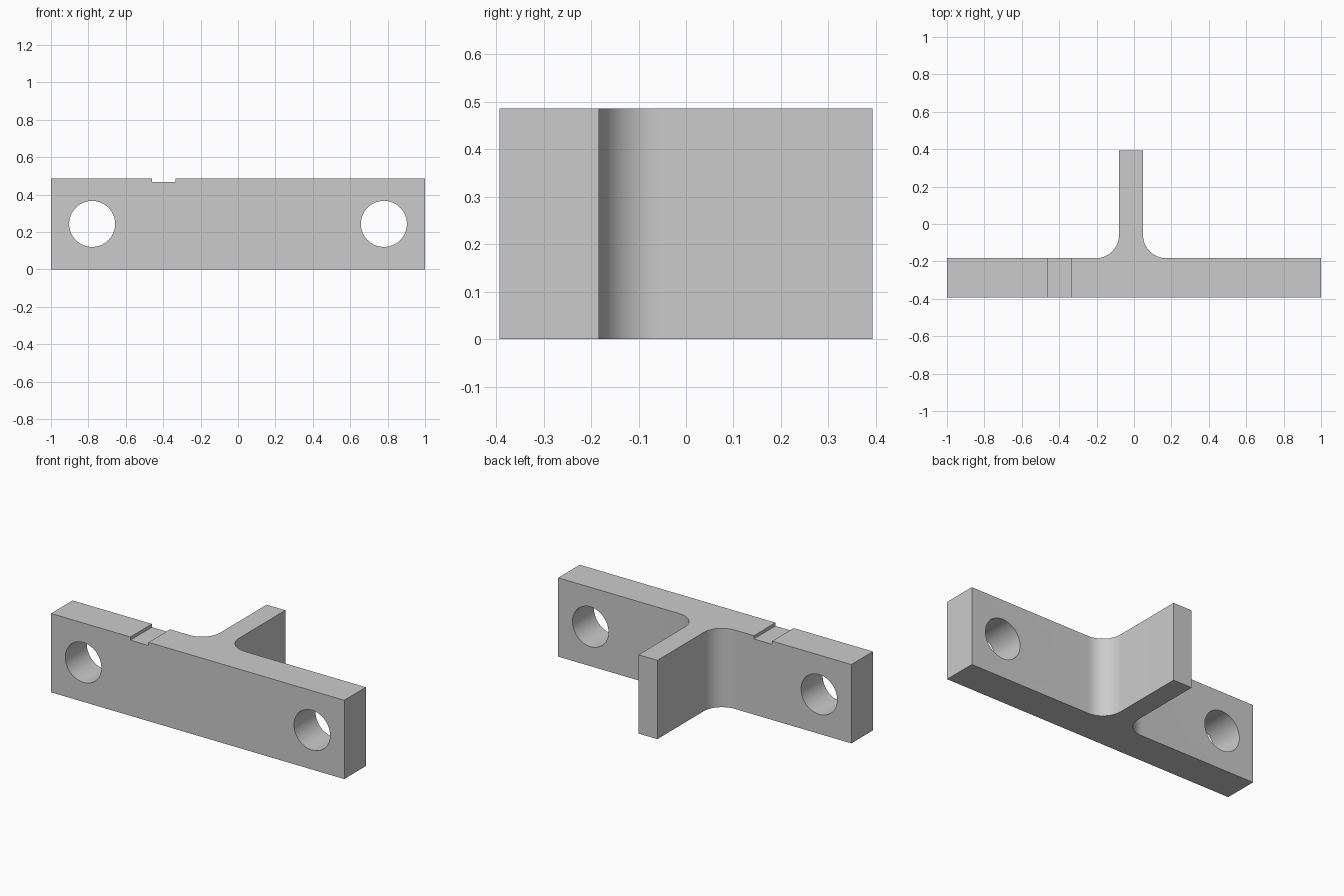
import bpy, bmesh, math
from mathutils import Matrix

if "Cube" in bpy.data.objects:
    bpy.data.objects.remove(bpy.data.objects["Cube"], do_unlink=True)

HEIGHT = 0.486
FRONT, FLANGE_BACK, WEB_BACK = -0.393, -0.183, 0.393
WEB_RIGHT, WEB_LEFT = -0.08, 0.048
FILLET = 0.125
HOLE_X, HOLE_R = 0.78, 0.123

grey = bpy.data.materials.new("light grey")
grey.use_nodes = True
colour = (0.6, 0.6, 0.6, 1)
grey.diffuse_color = colour
grey.node_tree.nodes["Principled BSDF"].inputs["Base Color"].default_value = colour


def make_object(name, bm):
    bmesh.ops.recalc_face_normals(bm, faces=bm.faces)
    mesh = bpy.data.meshes.new(name)
    bm.to_mesh(mesh)
    bm.free()
    mesh.materials.append(grey)
    obj = bpy.data.objects.new(name, mesh)
    bpy.context.collection.objects.link(obj)
    return obj


def fillet(cx, start, end, steps=16):
    """Arc in plan, tangent to the flange and the web."""
    cy = FLANGE_BACK + FILLET
    angles = [math.radians(start + (end - start) * i / steps) for i in range(steps + 1)]
    return [(cx + FILLET * math.cos(a), cy + FILLET * math.sin(a)) for a in angles]


# T-shaped plan extruded upwards
outline = [(-1, FRONT), (1, FRONT), (1, FLANGE_BACK)]
outline += fillet(WEB_LEFT + FILLET, 270, 180)
outline += [(WEB_LEFT, WEB_BACK), (WEB_RIGHT, WEB_BACK)]
outline += fillet(WEB_RIGHT - FILLET, 360, 270)
outline += [(-1, FLANGE_BACK)]
bm = bmesh.new()
base = bm.faces.new([bm.verts.new((x, y, 0)) for x, y in outline])
top = bmesh.ops.extrude_face_region(bm, geom=[base])["geom"]
bmesh.ops.translate(bm, vec=(0, 0, HEIGHT),
                    verts=[v for v in top if isinstance(v, bmesh.types.BMVert)])
bracket = make_object("tee_bracket", bm)

# Bolt hole cutters
cutters = []
middle = (FRONT + FLANGE_BACK) / 2
for side, x in (("right", -HOLE_X), ("left", HOLE_X)):
    bm = bmesh.new()
    place = Matrix.Translation((x, middle, HEIGHT / 2)) @ Matrix.Rotation(math.pi / 2, 4, "X")
    bmesh.ops.create_cone(bm, cap_ends=True, segments=64, radius1=HOLE_R,
                          radius2=HOLE_R, depth=0.4, matrix=place)
    cutters.append(make_object(side + "_hole_cutter", bm))

# Shallow notch cutter across the top of the flange
bm = bmesh.new()
place = Matrix.Translation((-0.397, middle, HEIGHT + 0.03)) @ Matrix.Diagonal((0.124, 0.4, 0.1, 1))
bmesh.ops.create_cube(bm, size=1, matrix=place)
cutters.append(make_object("notch_cutter", bm))

# Cut, apply and remove the cutters
bpy.ops.object.select_all(action="DESELECT")
bpy.context.view_layer.objects.active = bracket
bracket.select_set(True)
for cutter in cutters:
    cutter.hide_render = True
    cut = bracket.modifiers.new(cutter.name, "BOOLEAN")
    cut.operation = "DIFFERENCE"
    cut.solver = "EXACT"
    cut.object = cutter
    bpy.ops.object.modifier_apply(modifier=cut.name)
    bpy.data.objects.remove(cutter, do_unlink=True)

bpy.ops.object.shade_smooth_by_angle(angle=math.radians(30))
